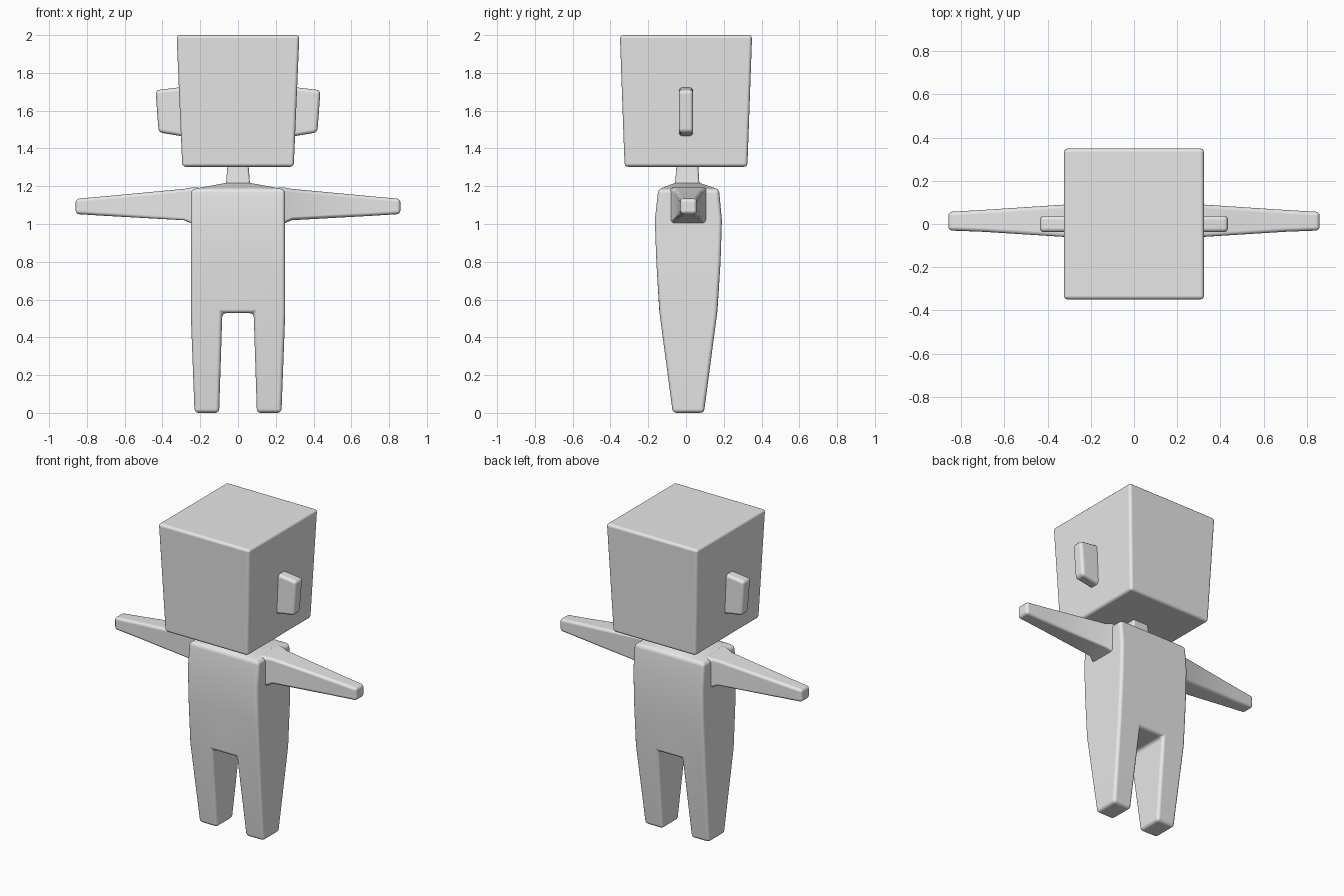
import bpy, bmesh, math

if "Cube" in bpy.data.objects:
    bpy.data.objects.remove(bpy.data.objects["Cube"])

grey = bpy.data.materials.new("light_grey")
grey.diffuse_color = (0.8, 0.8, 0.8, 1)
grey.use_nodes = True
grey.node_tree.nodes["Principled BSDF"].inputs["Base Color"].default_value = grey.diffuse_color


def finish(name, bm, bevel, mirror):
    """Turn a bmesh into a rounded, smooth-shaded object."""
    bmesh.ops.recalc_face_normals(bm, faces=bm.faces)
    for f in bm.faces:
        f.smooth = True
    me = bpy.data.meshes.new(name)
    bm.to_mesh(me)
    bm.free()
    me.materials.append(grey)
    ob = bpy.data.objects.new(name, me)
    bpy.context.collection.objects.link(ob)
    if mirror:
        m = ob.modifiers.new("mirror", 'MIRROR')
        m.use_clip = True
    b = ob.modifiers.new("bevel", 'BEVEL')
    b.width = bevel
    b.segments = 3
    b.limit_method = 'ANGLE'
    b.angle_limit = math.radians(35)
    b.harden_normals = True
    return ob


def bridge(bm, a, b, closed=True):
    n = len(a)
    for i in range(n if closed else n - 1):
        j = (i + 1) % n
        bm.faces.new((a[i], a[j], b[j], b[i]))


def loft(name, rings, bevel, mirror=False):
    """Closed solid through a list of four-cornered rings."""
    bm = bmesh.new()
    loops = [[bm.verts.new(p) for p in r] for r in rings]
    for a, b in zip(loops, loops[1:]):
        bridge(bm, a, b)
    bm.faces.new(loops[0])
    bm.faces.new(loops[-1])
    return finish(name, bm, bevel, mirror)


def flat_ring(z, x, y0, y1):
    return [(-x, y0, z), (x, y0, z), (x, y1, z), (-x, y1, z)]


def side_ring(x, y0, y1, z0, z1):
    return [(x, y0, z0), (x, y1, z0), (x, y1, z1), (x, y0, z1)]


# Head and neck
loft("head", [flat_ring(1.303, 0.295, -0.325, 0.325),
              flat_ring(2.0, 0.325, -0.35, 0.35)], 0.018)
loft("neck", [flat_ring(1.19, 0.067, -0.062, 0.075),
              flat_ring(1.23, 0.062, -0.056, 0.07),
              flat_ring(1.32, 0.055, -0.05, 0.064)], 0.012)

# Ears, leaning outward with the sides of the head
ear_in = [(0.27, -0.038, 1.46), (0.27, 0.038, 1.46),
          (0.27, 0.038, 1.728), (0.27, -0.038, 1.728)]
ear_out = [(0.42, -0.038, 1.485), (0.42, 0.038, 1.485),
           (0.437, 0.038, 1.708), (0.437, -0.038, 1.708)]
loft("ears", [ear_in, ear_out], 0.02, True)

# Arms, flared where they meet the shoulders
loft("arms", [side_ring(0.20, -0.09, 0.115, 0.995, 1.195),
              side_ring(0.25, -0.08, 0.105, 1.005, 1.192),
              side_ring(0.285, -0.062, 0.092, 1.02, 1.186),
              side_ring(0.70, -0.036, 0.065, 1.043, 1.147),
              side_ring(0.86, -0.03, 0.056, 1.053, 1.133)], 0.018, True)

# Torso and legs: one half, mirrored
bm = bmesh.new()
torso = []
for z, xi, xo, y0, y1 in [(0.528, 0.083, 0.25, -0.14, 0.165),
                          (0.80, 0.083, 0.25, -0.157, 0.183),
                          (1.02, 0.083, 0.25, -0.165, 0.19),
                          (1.183, 0.083, 0.25, -0.147, 0.175),
                          (1.217, 0.03, 0.067, -0.06, 0.073)]:
    torso.append([bm.verts.new((x, y, z)) for x, y in
                  [(0, y0), (xi, y0), (xo, y0), (xo, y1), (xi, y1), (0, y1)]])
for a, b in zip(torso, torso[1:]):
    bridge(bm, a, b, closed=False)
bm.faces.new(torso[-1])
hip = torso[0]
bm.faces.new((hip[0], hip[1], hip[4], hip[5]))
foot = [bm.verts.new((x, y, 0)) for x, y in
        [(0.10, -0.07), (0.23, -0.07), (0.23, 0.095), (0.10, 0.095)]]
bridge(bm, hip[1:5], foot)
bm.faces.new(foot)
finish("torso_and_legs", bm, 0.02, True)
